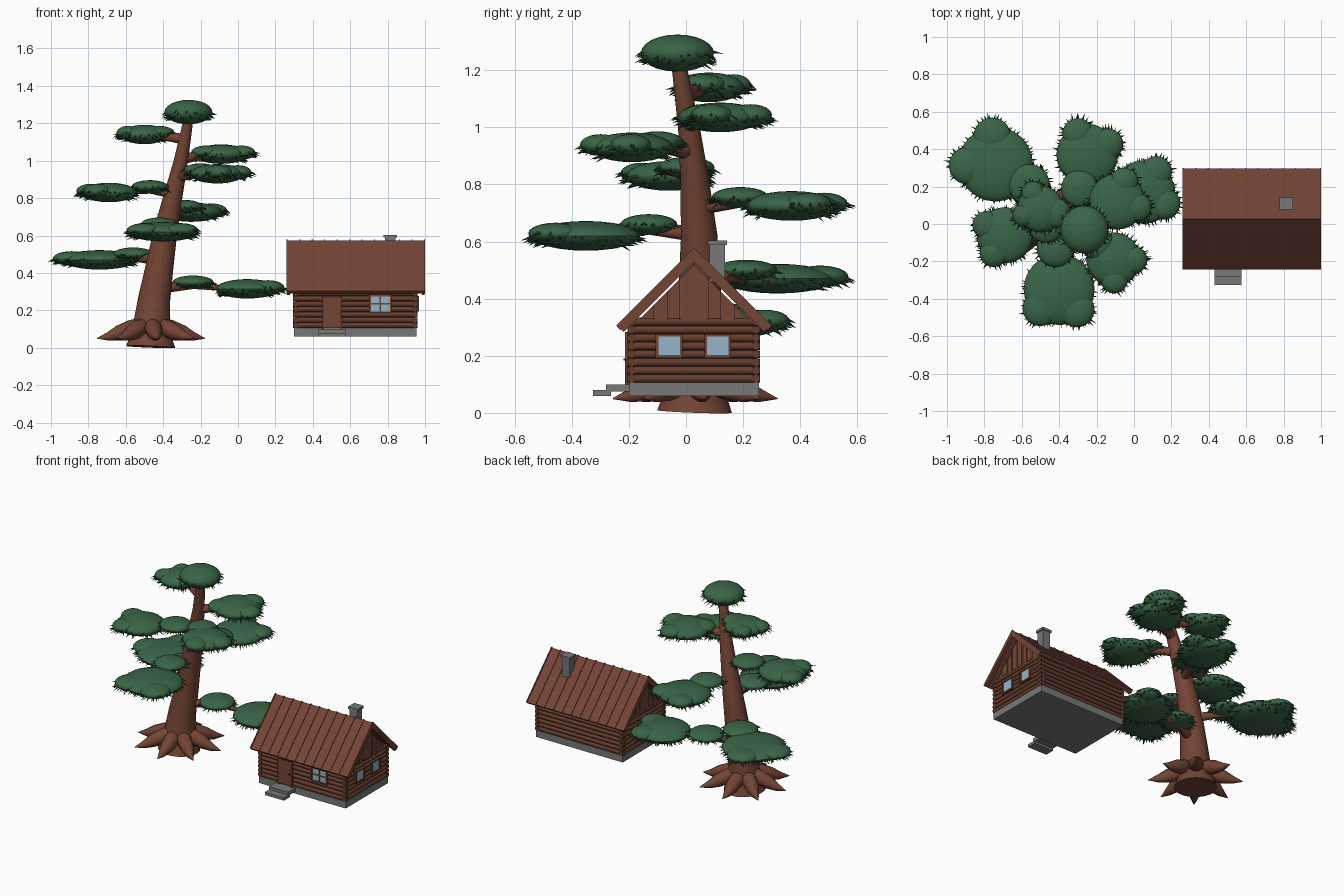
import bpy, bmesh, math, random
from mathutils import Vector, Matrix

if "Cube" in bpy.data.objects:
    bpy.data.objects.remove(bpy.data.objects["Cube"])

random.seed(4)


def material(name, rgb):
    m = bpy.data.materials.new(name)
    m.diffuse_color = (*rgb, 1)
    m.use_nodes = True
    m.node_tree.nodes["Principled BSDF"].inputs["Base Color"].default_value = m.diffuse_color
    return m


BARK = material("bark brown", (0.17, 0.058, 0.034))
LOG = material("log brown", (0.13, 0.046, 0.026))
PLANK = material("plank brown", (0.17, 0.058, 0.036))
GAP = material("dark gap brown", (0.045, 0.018, 0.012))
STONE = material("stone grey", (0.19, 0.19, 0.195))
GLASS = material("pale blue glass", (0.30, 0.46, 0.58))
LEAF = material("foliage green", (0.042, 0.13, 0.06))
NEEDLE = material("needle green", (0.025, 0.08, 0.037))


def finish(bm, name, mats, smooth=False):
    bmesh.ops.recalc_face_normals(bm, faces=bm.faces)
    mesh = bpy.data.meshes.new(name)
    bm.to_mesh(mesh)
    bm.free()
    for m in mats:
        mesh.materials.append(m)
    ob = bpy.data.objects.new(name, mesh)
    bpy.context.collection.objects.link(ob)
    if smooth:
        bpy.ops.object.select_all(action='DESELECT')
        ob.select_set(True)
        bpy.context.view_layer.objects.active = ob
        bpy.ops.object.shade_smooth_by_angle(angle=math.radians(45))
    return ob


def add_box(bm, lo, hi):
    lo, hi = Vector(lo), Vector(hi)
    mat = Matrix.Translation((lo + hi) / 2) @ Matrix.Diagonal((*(hi - lo), 1))
    bmesh.ops.create_cube(bm, size=1, matrix=mat)


def boxes(name, mat, *pairs):
    bm = bmesh.new()
    for lo, hi in pairs:
        add_box(bm, lo, hi)
    return finish(bm, name, [mat])


def add_tube(bm, points, radii, sides):
    # lofted rings along a path, capped at both ends
    rings = []
    pts = [Vector(p) for p in points]
    for i, p in enumerate(pts):
        d = pts[min(i + 1, len(pts) - 1)] - pts[max(i - 1, 0)]
        q = d.to_track_quat('Z', 'Y')
        rings.append([bm.verts.new(p + q @ Vector((math.cos(a), math.sin(a), 0)) * radii[i])
                      for a in (2 * math.pi * k / sides for k in range(sides))])
    for a, b in zip(rings, rings[1:]):
        for k in range(sides):
            n = (k + 1) % sides
            bm.faces.new((a[k], a[n], b[n], b[k]))
    bm.faces.new(rings[0][::-1])
    bm.faces.new(rings[-1])


def add_prism(bm, profile, x0, x1):
    # extrude a (y, z) outline along x
    f = bm.faces.new([bm.verts.new((x0, y, z)) for y, z in profile])
    out = bmesh.ops.extrude_face_region(bm, geom=[f])
    vs = [v for v in out["geom"] if isinstance(v, bmesh.types.BMVert)]
    bmesh.ops.translate(bm, verts=vs, vec=(x1 - x0, 0, 0))


# ---------- cabin ----------
X0, X1, Y0, Y1, RY = 0.295, 0.96, -0.205, 0.26, 0.028
boxes("foundation", STONE, ((0.30, -0.2, 0.06), (0.955, 0.255, 0.106)))
boxes("front_steps", STONE, ((0.43, -0.28, 0.075), (0.575, -0.2, 0.1)),
      ((0.43, -0.325, 0.06), (0.575, -0.262, 0.08)))
boxes("wall_core", GAP, ((X0 + .01, Y0 + .01, 0.105), (X1 - .01, Y1 - .01, 0.332)))

bm = bmesh.new()
r = 0.0145
for i in range(8):
    z = 0.12 + i * 0.0285
    for y in (Y0 + r, Y1 - r):
        add_tube(bm, [(X0, y, z), (X1, y, z)], [r, r], 10)
    for x in (X0 + r, X1 - r):
        add_tube(bm, [(x, Y0, z), (x, Y1, z)], [r, r], 10)
finish(bm, "log_walls", [LOG], True)

# gable boards, alternate ones standing slightly proud
bm = bmesh.new()
top = lambda y: 0.518 - abs(y - RY)
for x, s in ((X0 + .012, -1), (X1 - .012, 1)):
    for k in range(-4, 4):
        a, b = RY + k * 0.047, RY + (k + 1) * 0.047
        d = 0.006 if k in (-1, 0, -3, 2) else 0.0
        add_prism(bm, [(a, 0.325), (b, 0.325), (b, max(top(b), .328)), (a, max(top(a), .328))],
                  x - s * 0.01, x + s * (0.006 + d))
    for k in (-2, -1, 1, 2):
        y = RY + k * 0.047
        add_box(bm, (x - .01, y - .003, .325), (x + s * .014 + .002, y + .003, top(y)))
    add_box(bm, (x - .012, RY - .003, .325), (x + .012 + s * .002, RY + .003, .54))
finish(bm, "gable_boards", [PLANK])


def chevron(apex, thick, half):
    return [(RY, apex), (RY - half, apex - half), (RY - half + thick / 2, apex - half - thick / 2),
            (RY, apex - thick), (RY + half - thick / 2, apex - half - thick / 2),
            (RY + half, apex - half)]


# roof slabs, barge boards and battens over the seams
bm = bmesh.new()
add_prism(bm, chevron(0.572, 0.026, 0.27), 0.26, 1.0)
finish(bm, "roof", [PLANK])
bm = bmesh.new()
for x in (0.262, 0.983):
    add_prism(bm, chevron(0.547, 0.018, 0.255), x, x + 0.015)
finish(bm, "barge_boards", [PLANK])
bm = bmesh.new()
for k in range(12):
    x = 0.26 + k * 0.0667
    add_prism(bm, chevron(0.578, 0.01, 0.272), x, x + 0.0063)
finish(bm, "roof_battens", [PLANK])

boxes("chimney", STONE, ((0.787, 0.083, 0.46), (0.842, 0.137, 0.59)),
      ((0.779, 0.077, 0.588), (0.85, 0.143, 0.604)))

# door with frame and knob
fy = Y0 - 0.004
boxes("door", PLANK, ((0.458, fy - .002, 0.106), (0.548, Y0 + .02, 0.268)))
boxes("door_frame", LOG, ((0.449, fy - .005, 0.1), (0.459, Y0 + .02, 0.277)),
      ((0.547, fy - .005, 0.1), (0.557, Y0 + .02, 0.277)),
      ((0.449, fy - .005, 0.267), (0.557, Y0 + .02, 0.277)))
boxes("door_knob", GAP, ((0.536, fy - .01, 0.183), (0.544, fy, 0.191)))


def window(name, a, b, z0, z1, place, cross):
    # place maps (along wall, depth, z) to world space
    def bar(u0, u1, w0, w1, d):
        p, q = place(u0, -0.02, w0), place(u1, d, w1)
        return tuple(map(min, p, q)), tuple(map(max, p, q))
    t, m = 0.009, (a + b) / 2
    boxes(name + "_glass", GLASS, bar(a, b, z0, z1, 0.003))
    bars = [bar(a - t, a, z0 - t, z1 + t, .008), bar(b, b + t, z0 - t, z1 + t, .008),
            bar(a, b, z0 - t, z0, .008), bar(a, b, z1, z1 + t, .008)]
    if cross:
        h = (z0 + z1) / 2
        bars += [bar(m - .004, m + .004, z0, z1, .006), bar(a, b, h - .004, h + .004, .006)]
    boxes(name + "_frame", PLANK, *bars)


window("front_window", 0.71, 0.812, 0.195, 0.275, lambda u, d, z: (u, Y0 - d, z), True)
for i, y in enumerate((-0.097, 0.073)):
    window(f"side_window_{i + 1}", y, y + 0.076, 0.202, 0.268, lambda u, d, z: (X1 + d, u, z), False)

# ---------- tree ----------
TRUNK = [((-0.467, .03, 0.005), .132), ((-0.465, .032, .06), .112), ((-0.46, .036, .14), .098),
         ((-0.448, .04, .26), .086), ((-0.42, .048, .43), .075), ((-0.388, .046, .62), .064),
         ((-0.345, .03, .82), .05), ((-0.305, .01, 1.0), .038), ((-0.265, -.025, 1.22), .026)]
bm = bmesh.new()
add_tube(bm, [p for p, _ in TRUNK], [q for _, q in TRUNK], 20)
finish(bm, "trunk", [BARK], True)


def trunk_at(z):
    for (p, _), (q, _) in zip(TRUNK, TRUNK[1:]):
        if p[2] <= z <= q[2]:
            return Vector(p).lerp(Vector(q), (z - p[2]) / (q[2] - p[2]))


# flaring roots
bm = bmesh.new()
for k in range(8):
    a = 2 * math.pi * k / 8 + 0.12
    ray = lambda d, z: (-0.465 + d * math.cos(a), 0.032 + d * math.sin(a), z)
    add_tube(bm, [ray(.04, .135), ray(.10, .105), ray(.17, .08), ray(.23, .06), ray(.29, .05)],
             [.03, .048, .042, .024, .002], 10)
finish(bm, "roots", [BARK], True)


def add_pad(leaf, needles, x, y, z, r, flat):
    c = Vector((x, y, z))
    bmesh.ops.create_uvsphere(leaf, u_segments=24, v_segments=12, radius=1,
                              matrix=Matrix.Translation(c) @ Matrix.Diagonal((r, r, flat, 1)))
    count = int(430 * r)
    for k in range(count):
        a = 2 * math.pi * (k + random.random()) / count
        e = random.uniform(-0.75, 0.08)
        out = Vector((math.cos(a), math.sin(a), 0))
        base = c + out * r * .97 * math.cos(e) + Vector((0, 0, flat * .97 * math.sin(e)))
        d = (out + Vector((random.uniform(-.25, .25), random.uniform(-.25, .25),
                           random.uniform(-.75, -.1)))).normalized()
        n = random.uniform(.025, .042)
        bmesh.ops.create_cone(needles, cap_ends=False, segments=4, radius1=.0055, radius2=0, depth=n,
                              matrix=Matrix.Translation(base + d * n * .45) @ d.to_track_quat('Z', 'Y').to_matrix().to_4x4())


# each cluster: main pad x, y, z, radius, then inner pad x, y, z, radius
CLUSTERS = [
    (-0.50, .08, 1.14, .125, -.42, .06, 1.15, .08),
    (-0.09, .12, 1.035, .15, -.17, .06, 1.045, .08),
    (-0.11, -.19, .93, .145, -.2, -.1, .95, .09),
    (-0.69, -.06, .83, .15, -.47, .0, .86, .10),
    (-0.25, .37, .725, .165, -.29, .19, .755, .10),
    (-0.40, -.35, .62, .19, -.42, -.13, .66, .10),
    (-0.74, .32, .47, .20, -.56, .21, .50, .11),
    (0.05, .17, .315, .17, -.24, .12, .35, .11)]
branches = bmesh.new()
for i, (x, y, z, r, ix, iy, iz, ir) in enumerate(CLUSTERS):
    leaf, needles = bmesh.new(), bmesh.new()
    start = trunk_at(iz - 0.035)
    out = math.atan2(y - start.y, x - start.x)
    add_pad(leaf, needles, x, y, z, r, .052)
    add_pad(leaf, needles, ix, iy, iz, ir, .036)
    for s in (-0.75, 0.75):
        add_pad(leaf, needles, x + .75 * r * math.cos(out + s), y + .75 * r * math.sin(out + s),
                z + .008, r * .5, .038)
    add_tube(branches, [start, (ix, iy, iz - .015), (x, y, z - .01)], [.03, .022, .008], 10)
    finish(leaf, f"foliage_{i + 1}", [LEAF], True)
    finish(needles, f"needles_{i + 1}", [NEEDLE])
finish(branches, "branches", [BARK], True)

# crown pad
leaf, needles = bmesh.new(), bmesh.new()
add_pad(leaf, needles, -0.265, -0.03, 1.26, .128, .065)
finish(leaf, "crown_foliage", [LEAF], True)
finish(needles, "crown_needles", [NEEDLE])
